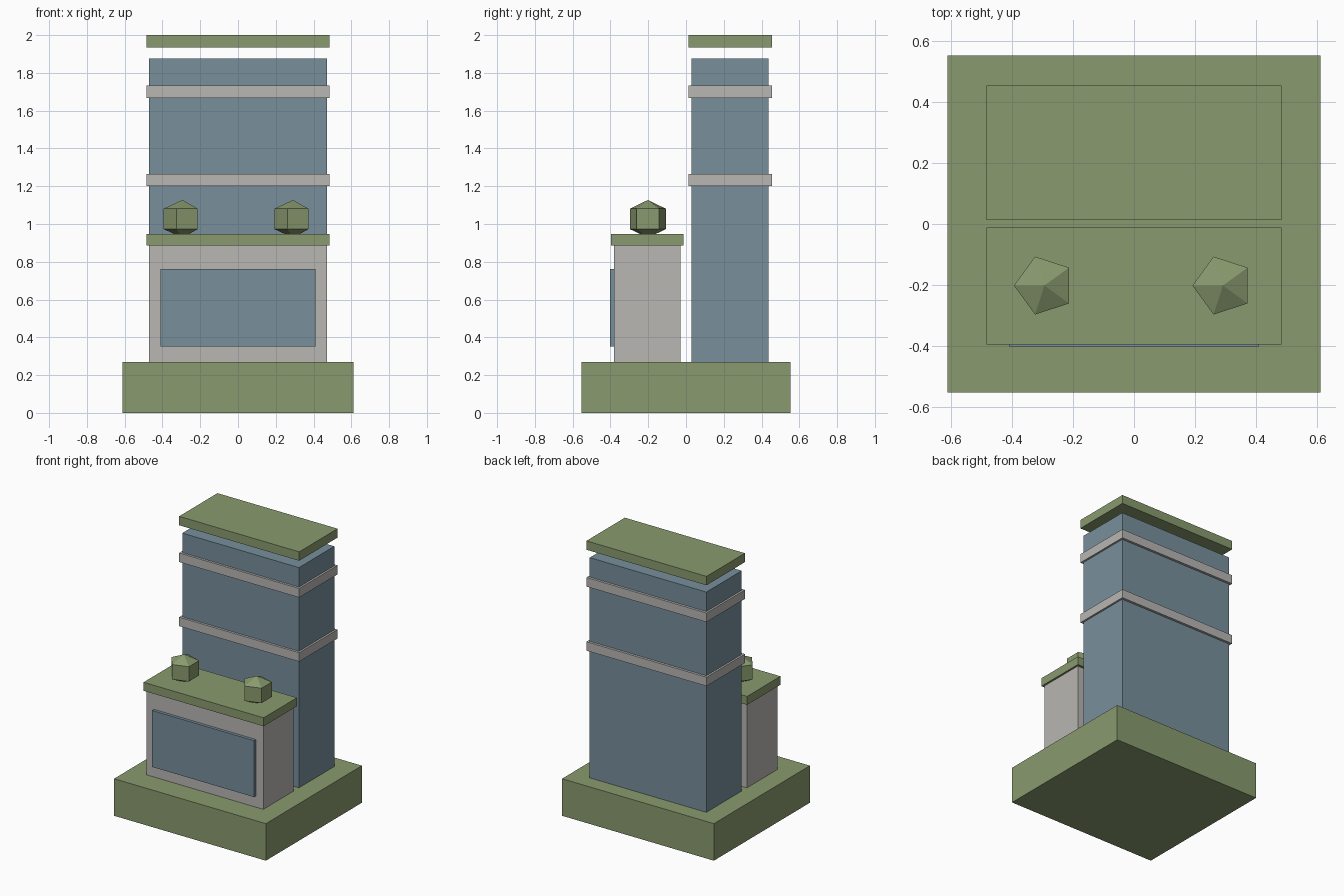
import bpy, bmesh, math

if "Cube" in bpy.data.objects:
    bpy.data.objects.remove(bpy.data.objects["Cube"])


def material(name, rgb):
    """Flat material from 0-255 sRGB values."""
    def linear(c):
        c /= 255
        return c / 12.92 if c <= 0.04045 else ((c + 0.055) / 1.055) ** 2.4
    mat = bpy.data.materials.new(name)
    mat.diffuse_color = (*[linear(c) for c in rgb], 1)
    mat.use_nodes = True
    mat.node_tree.nodes["Principled BSDF"].inputs["Base Color"].default_value = mat.diffuse_color
    return mat


GREEN = material("moss green", (137, 154, 110))
BLUE = material("slate blue", (120, 144, 156))
GREY = material("warm grey", (184, 183, 179))


def add_object(name, bm, mat):
    bmesh.ops.recalc_face_normals(bm, faces=bm.faces)
    mesh = bpy.data.meshes.new(name)
    bm.to_mesh(mesh)
    bm.free()
    mesh.materials.append(mat)
    obj = bpy.data.objects.new(name, mesh)
    bpy.context.collection.objects.link(obj)
    return obj


def box(name, half_x, y, z, mat):
    """Box centred on x, spanning the y and z ranges."""
    bm = bmesh.new()
    bmesh.ops.create_cube(bm, size=1)
    for v in bm.verts:
        v.co = (v.co.x * 2 * half_x,
                y[0] if v.co.y < 0 else y[1],
                z[0] if v.co.z < 0 else z[1])
    return add_object(name, bm, mat)


def shrub(name, x, y, z):
    """Five-sided prism with a shallow point at both ends."""
    radius, half_side, half_height, n = 0.1, 0.054, 0.1, 5
    bm = bmesh.new()
    rings = []
    for dz in (-half_side, half_side):
        angles = [math.pi + 2 * math.pi * i / n for i in range(n)]
        rings.append([bm.verts.new((x + radius * math.cos(a),
                                    y + radius * math.sin(a), z + dz)) for a in angles])
    low, high = rings
    bottom = bm.verts.new((x, y, z - half_height))
    top = bm.verts.new((x, y, z + half_height))
    for i in range(n):
        j = (i + 1) % n
        bm.faces.new((low[i], low[j], high[j], high[i]))
        bm.faces.new((high[i], high[j], top))
        bm.faces.new((low[j], low[i], bottom))
    return add_object(name, bm, GREEN)


# Ground plinth
box("base", 0.612, (-0.553, 0.553), (0, 0.27), GREEN)

# Rear tower with two bands and a floating roof slab
box("tower", 0.47, (0.03, 0.437), (0.27, 1.875), BLUE)
trim_y = (0.013, 0.455)
box("lower_band", 0.484, trim_y, (1.2, 1.265), GREY)
box("upper_band", 0.484, trim_y, (1.667, 1.733), GREY)
box("tower_roof", 0.484, trim_y, (1.935, 2.0), GREEN)

# Front block with its window and planted roof
box("front_block", 0.47, (-0.38, -0.03), (0.27, 0.885), GREY)
box("front_window", 0.41, (-0.402, -0.38), (0.352, 0.763), BLUE)
box("front_roof", 0.484, (-0.396, -0.012), (0.885, 0.947), GREEN)
shrub("left_shrub", -0.294, -0.202, 1.027)
shrub("right_shrub", 0.292, -0.202, 1.027)
